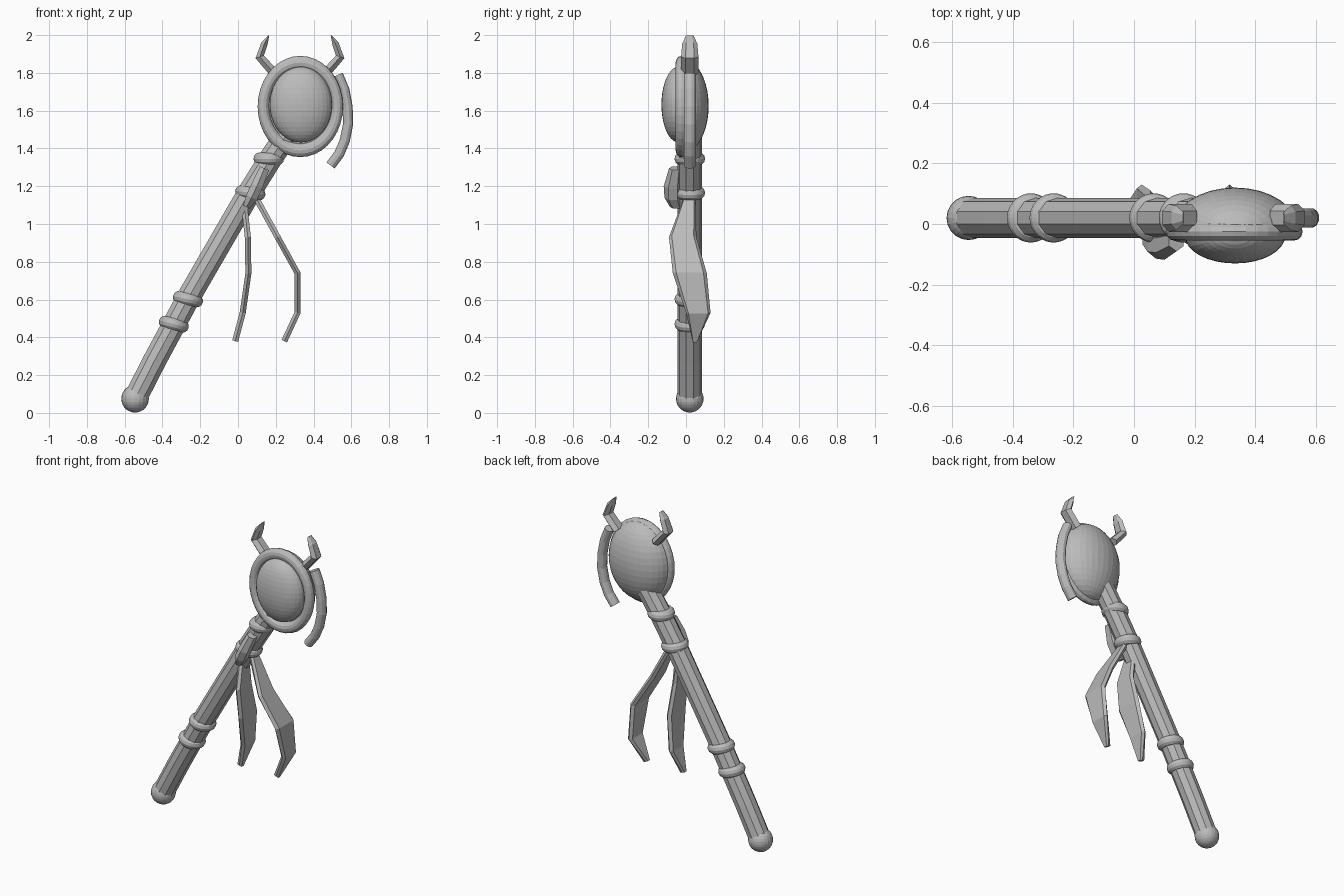
import bpy, bmesh, math
from mathutils import Vector

cube = bpy.data.objects.get("Cube")
if cube:
    bpy.data.objects.remove(cube)

grey = bpy.data.materials.new("plain grey")
grey.use_nodes = True
grey.diffuse_color = (0.5, 0.5, 0.5, 1)
grey.node_tree.nodes["Principled BSDF"].inputs["Base Color"].default_value = (0.5, 0.5, 0.5, 1)

MID = 0.02  # depth of the staff axis


def finish(bm, name):
    bmesh.ops.recalc_face_normals(bm, faces=bm.faces[:])
    mesh = bpy.data.meshes.new(name)
    bm.to_mesh(mesh)
    bm.free()
    mesh.materials.append(grey)
    obj = bpy.data.objects.new(name, mesh)
    bpy.context.collection.objects.link(obj)
    return obj


def polygon(sides):
    steps = [math.tau * (i + 0.5) / sides for i in range(sides)]
    return [(math.cos(a), math.sin(a)) for a in steps]


def sweep(name, stations, section):
    """Loft a section along (x, y, z, half thickness, half depth) stations."""
    bm = bmesh.new()
    pts = [Vector(s[:3]) for s in stations]
    loops = []
    for i, (p, s) in enumerate(zip(pts, stations)):
        t = pts[min(i + 1, len(pts) - 1)] - pts[max(i - 1, 0)]
        n = Vector((t.z, 0, -t.x)).normalized()
        loops.append([bm.verts.new(p + n * u * s[3] + Vector((0, v * s[4], 0)))
                      for u, v in section])
    k = len(section)
    for a, b in zip(loops, loops[1:]):
        for j in range(k):
            bm.faces.new((a[j], a[(j + 1) % k], b[(j + 1) % k], b[j]))
    bm.faces.new(loops[0])
    bm.faces.new(loops[-1])
    return finish(bm, name)


def ellipsoid(name, centre, radii, segs=32, rings=20, back_half=False):
    bm = bmesh.new()
    bmesh.ops.create_uvsphere(bm, u_segments=segs, v_segments=rings, radius=1)
    if back_half:
        bmesh.ops.bisect_plane(bm, geom=bm.verts[:] + bm.edges[:] + bm.faces[:], dist=1e-4,
                               plane_co=(0, 0, 0), plane_no=(0, -1, 0), clear_outer=True)
        bmesh.ops.holes_fill(bm, edges=[e for e in bm.edges if e.is_boundary])
    for v in bm.verts:
        v.co = Vector(c + r * q for c, r, q in zip(centre, radii, v.co))
    return finish(bm, name)


def ring(name, centre, major, minor, rotation, scale=(1, 1, 1)):
    bpy.ops.mesh.primitive_torus_add(location=centre, rotation=rotation, major_radius=major,
                                     minor_radius=minor, major_segments=36, minor_segments=12)
    obj = bpy.context.object
    obj.name = name
    obj.scale = scale
    obj.data.materials.append(grey)


# Staff: slightly bowed shaft, pommel and collars
shaft = [(-0.545, 0.075), (-0.44, 0.28), (-0.265, 0.605), (-0.17, 0.77),
         (0.05, 1.15), (0.165, 1.335), (0.27, 1.49)]
sweep("shaft", [(x, MID, z, 0.065, 0.066) for x, z in shaft], polygon(10))
ellipsoid("pommel", (-0.545, MID, 0.075), (0.073, 0.073, 0.073), 20, 14)
collars = [("lower_collar", -0.34, 0.47, 14), ("middle_collar", -0.265, 0.602, 12),
           ("binding_collar", 0.065, 1.165, 8), ("neck_collar", 0.163, 1.345, 0)]
for name, x, z, tilt in collars:
    ring(name, (x, MID, z), 0.047, 0.034, (0, math.radians(tilt), 0))

# Head: domed back, framed front dome
ellipsoid("head_back", (0.333, -0.02, 1.625), (0.21, 0.14, 0.252), back_half=True)
ellipsoid("front_dome", (0.333, -0.04, 1.632), (0.165, 0.09, 0.2))
ring("head_frame", (0.33, -0.025, 1.622), 0.196, 0.03, (math.pi / 2, 0, 0), (1, 1.185, 1))

# Horns: mirrored about the head centre
horn = [(0.142, 1.80, 0.028, 0.046), (0.115, 1.885, 0.027, 0.046),
        (0.14, 1.955, 0.02, 0.04), (0.163, 1.998, 0.003, 0.02)]
horn.insert(0, (0.19, 1.80, 0.028, 0.046))
horn.pop(1)
for name, side in (("right_horn", -1), ("left_horn", 1)):
    sweep(name, [(0.328 + side * (0.328 - x), MID, z, a, b) for x, z, a, b in horn], polygon(6))

# Crescent hooked round one side of the head
arc = [(0.53, 1.79), (0.563, 1.71), (0.58, 1.62), (0.583, 1.53),
       (0.565, 1.44), (0.535, 1.37), (0.49, 1.31)]
crescent = sweep("side_crescent", [(x, MID, z, 0.028, 0.033) for x, z in arc], polygon(12))

# Hanging ribbons: thin blades sharing one depth profile
blade = [(1, -0.8), (1, 0.8), (0, 1), (-1, 0.8), (-1, -0.8), (0, -1)]
spans = [(-0.015, 0.05), (-0.09, 0.055), (-0.07, 0.11), (0.0, 0.13), (0.035, 0.06)]
heights = [1.13, 0.93, 0.74, 0.53, 0.38]
for name, xs in (("inner_ribbon", (0.03, 0.052, 0.055, 0.025, -0.015)),
                 ("outer_ribbon", (0.1, 0.21, 0.315, 0.315, 0.245))):
    sweep(name, [(x, (lo + hi) / 2, z, 0.016, (hi - lo) / 2)
                 for x, z, (lo, hi) in zip(xs, heights, spans)], blade)

# Knot strapped to the front of the shaft
sweep("knot", [(0.14, -0.055, 1.295, 0.03, 0.035), (0.1, -0.07, 1.2, 0.036, 0.048),
               (0.072, -0.068, 1.14, 0.036, 0.046), (0.045, -0.05, 1.09, 0.022, 0.035)],
      polygon(6))
